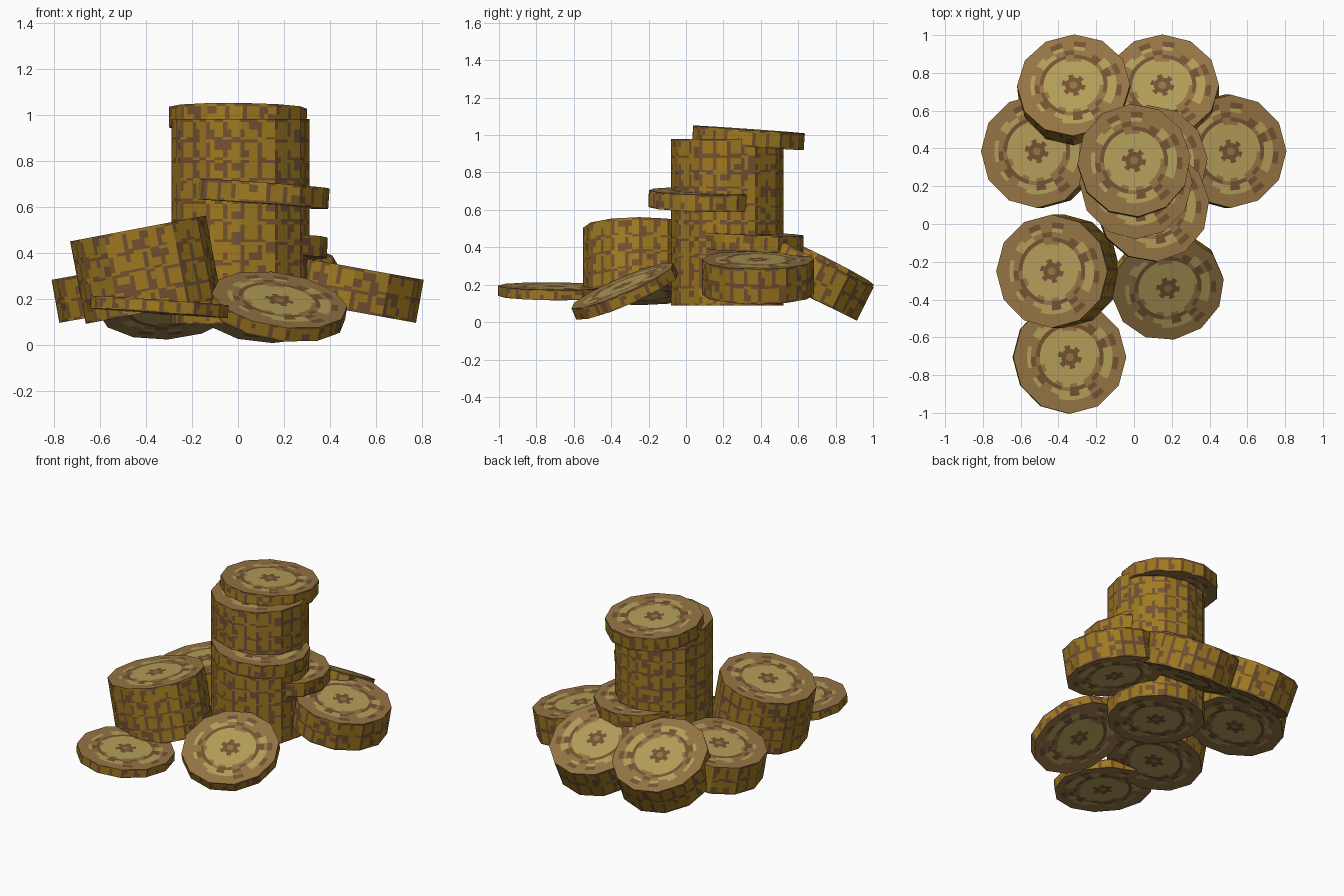
import bpy, bmesh, math, random
from mathutils import Vector, Matrix

if "Cube" in bpy.data.objects:
    bpy.data.objects.remove(bpy.data.objects["Cube"])

random.seed(4)
R, SIDES, SUB = 0.3, 12, 8          # coin radius, facets, slices per facet
N = SIDES * SUB


def mat(name, r, g, b):
    def lin(c):
        c /= 255
        return c / 12.92 if c < 0.04 else ((c + 0.055) / 1.055) ** 2.4
    m = bpy.data.materials.new(name)
    m.diffuse_color = (lin(r), lin(g), lin(b), 1)
    m.use_nodes = True
    m.node_tree.nodes["Principled BSDF"].inputs["Base Color"].default_value = m.diffuse_color
    return m


MATS = [mat("edge gold", 160, 122, 32), mat("dark brown", 116, 82, 50),
        mat("rim tan", 148, 116, 68), mat("pale gold", 178, 157, 88)]
GOLD, BROWN, TAN, PALE = range(4)


def outline(i):
    """Point i on the twelve-sided outline."""
    side, f = divmod(i % N, SUB)
    a, b = (2 * math.pi * (side + k) / SIDES for k in (0, 1))
    f /= SUB
    return (R * ((1 - f) * math.cos(a) + f * math.cos(b)),
            R * ((1 - f) * math.sin(a) + f * math.sin(b)))


# Ring edges of the coin face, as fractions of the radius
RINGS = [1.0, 0.86, 0.76, 0.69, 0.60, 0.53, 0.47, 0.21, 0.15, 0.07]


def face_colour(k, i, noise):
    """Colour of slice i in ring k."""
    n = noise[(k, i // 4)]
    if k == 1:
        return BROWN if n < 0.3 else TAN
    if k == 2:
        return PALE if n < 0.4 else TAN
    if k == 3:
        return PALE if n < 0.35 else BROWN if n < 0.75 else TAN
    if k == 4:
        return BROWN if n < 0.6 else TAN
    if k == 5:
        return PALE if n < 0.6 else TAN
    if k == 6:
        return PALE
    if k == 7:
        return BROWN if (i // 8) % 2 else PALE
    if k == 8:
        return BROWN
    if k == 9:
        return TAN
    return TAN


NOISE = {(k, j): random.random() for k in range(11) for j in range(N // 4)}


def stack(name, top, slope, height, coins, spin=0):
    """Pile of coins hanging below the centre of its top face; slope is (dz/dx, dz/dy)."""
    bm = bmesh.new()
    # Edge wall: gold squares inside a brown grid
    zs, rows = [0.0], []
    t = height / coins
    for c in range(coins):
        for f, row in ((0.14, 'line'), (0.5, 'cell'), (0.88, 'cell'), (1.0, 'line')):
            zs.append(-(c + f) * t)
            rows.append(row)
    loops = [[bm.verts.new((*outline(i), z)) for i in range(N)] for z in zs]
    blot = {}
    for r, row in enumerate(rows):
        for i in range(N):
            j = (i + 1) % N
            f = bm.faces.new((loops[r][i], loops[r + 1][i], loops[r + 1][j], loops[r][j]))
            p = blot.setdefault((r, i // 2), random.random())
            if row == 'line':
                f.material_index = BROWN if p < 0.6 else GOLD
            elif i % 4 == 0:
                f.material_index = BROWN if p < 0.92 else GOLD
            else:
                f.material_index = BROWN if p < 0.13 else GOLD
    # Patterned faces, top and bottom
    for ring, z, up in ((loops[0], 0.0, True), (loops[-1], -height, False)):
        prev = ring
        for k in range(len(RINGS)):
            if k + 1 < len(RINGS):
                rad = R * RINGS[k + 1]
                cur = [bm.verts.new((rad * math.cos(2 * math.pi * i / N),
                                     rad * math.sin(2 * math.pi * i / N), z)) for i in range(N)]
            else:
                cur = None
                mid = bm.verts.new((0, 0, z))
            for i in range(N):
                j = (i + 1) % N
                vs = [prev[i], prev[j]] + ([cur[j], cur[i]] if cur else [mid])
                f = bm.faces.new(vs if up else vs[::-1])
                f.material_index = face_colour(k, i, NOISE)
            prev = cur
    me = bpy.data.meshes.new(name)
    bm.to_mesh(me)
    bm.free()
    for m in MATS:
        me.materials.append(m)
    ob = bpy.data.objects.new(name, me)
    bpy.context.collection.objects.link(ob)
    n = Vector((-slope[0], -slope[1], 1)).normalized()
    q = Vector((0, 0, 1)).rotation_difference(n)
    ob.matrix_world = (Matrix.Translation(top) @ q.to_matrix().to_4x4()
                       @ Matrix.Rotation(math.radians(spin), 4, 'Z'))


# Tall pile with three coins sticking out
stack("tall_pile", (0.01, 0.22, 0.98), (0, 0), 0.89, 10)
stack("top_coin", (0.0, 0.337, 1.03), (-0.01, -0.07), 0.09, 1, 4)
stack("middle_coin", (0.10, 0.10, 0.70), (-0.07, -0.02), 0.09, 1, 5)
stack("lower_coin", (0.09, 0.33, 0.475), (-0.03, -0.04), 0.09, 1, 3)
# Short leaning piles around it
stack("left_front_pile", (-0.435, -0.25, 0.505), (0.19, 0), 0.365, 4)
stack("right_pile", (0.512, 0.385, 0.335), (-0.18, 0), 0.19, 2)
stack("left_pile", (-0.515, 0.385, 0.335), (0.18, 0), 0.19, 2)
stack("back_left_pile", (-0.32, 0.735, 0.335), (0.06, -0.5), 0.20, 2)
stack("back_right_pile", (0.15, 0.735, 0.32), (0, -0.5), 0.20, 2)
# Loose coins at the front
stack("flat_loose_coin", (-0.34, -0.705, 0.192), (-0.07, -0.01), 0.055, 1)
stack("tilted_loose_coin", (0.18, -0.34, 0.195), (-0.16, 0.43), 0.065, 1, 8)
